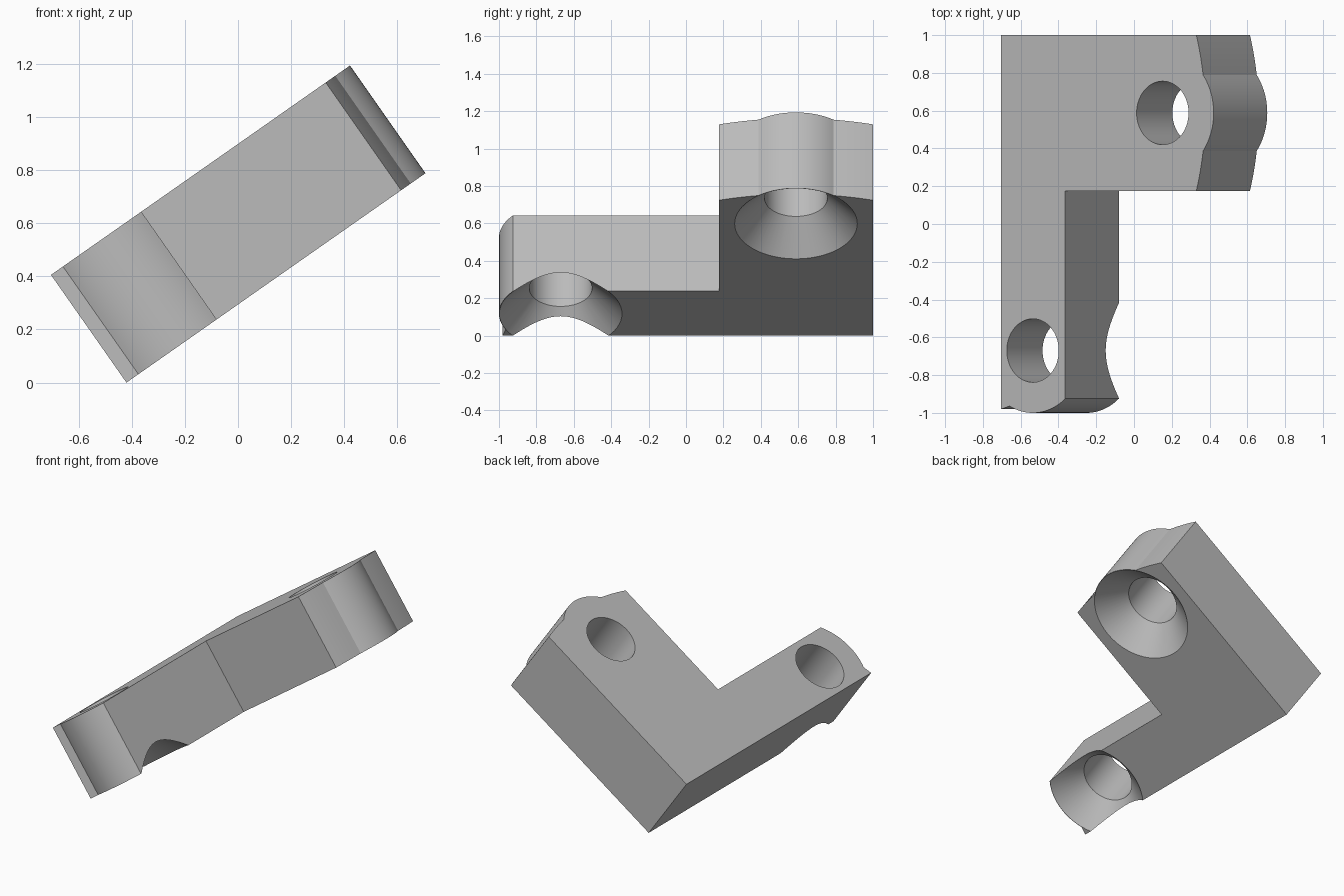
import bpy, bmesh, math
from mathutils import Matrix, Vector

cube = bpy.data.objects.get("Cube")
if cube:
    bpy.data.objects.remove(cube, do_unlink=True)

TILT = math.radians(35)
THICK = 0.495
BOSS = 0.33            # radius of the rounded ends
BORE = 0.168
HOLES = [(0.205, -0.67), (1.044, 0.588)]
place = Matrix.Translation((-0.42, 0, 0)) @ Matrix.Rotation(-TILT, 4, 'Y')

grey = bpy.data.materials.new("plain grey")
grey.use_nodes = True
colour = (0.5, 0.5, 0.5, 1)
grey.diffuse_color = colour
grey.node_tree.nodes["Principled BSDF"].inputs["Base Color"].default_value = colour


def arc(centre, radius, start, end, steps=24):
    """Points on a circle, angles in radians."""
    return [(centre[0] + radius * math.cos(start + (end - start) * i / steps),
             centre[1] + radius * math.sin(start + (end - start) * i / steps))
            for i in range(steps + 1)]


def make_object(name, bm):
    bmesh.ops.recalc_face_normals(bm, faces=bm.faces)
    mesh = bpy.data.meshes.new(name)
    bm.to_mesh(mesh)
    bm.free()
    mesh.materials.append(grey)
    obj = bpy.data.objects.new(name, mesh)
    bpy.context.collection.objects.link(obj)
    obj.matrix_world = place
    return obj


# L-shaped outline with a rounded boss at the end of each arm
foot, head = HOLES
foot_end = arc(foot, BOSS, math.atan2(-0.294, -0.15), math.atan2(-0.2546, 0.21))
lobe = math.atan2(0.2, 0.262)
head_end = arc(head, BOSS, -lobe, lobe)
wide = 1.52
spread, inner = math.asin(0.412 / wide), math.asin(0.2 / wide)
wide_centre = (head[0] + 0.262 - wide * math.cos(inner), head[1])
lower = arc(wide_centre, wide, -spread, -inner, 6)
upper = arc(wide_centre, wide, inner, spread, 6)
outline = ([(0, 1), (0, -0.98)] + foot_end + [(0.415, 0.176)]
           + lower[:-1] + head_end + upper[1:])

bm = bmesh.new()
base = bm.faces.new([bm.verts.new((x, y, 0)) for x, y in outline])
top = bmesh.ops.extrude_face_region(bm, geom=[base])
bmesh.ops.translate(bm, vec=(0, 0, THICK),
                    verts=[v for v in top["geom"] if isinstance(v, bmesh.types.BMVert)])
bracket = make_object("corner_bracket", bm)


# Countersunk bores, revolved cutters
def countersink_cutter(name, centre):
    sink = BOSS - 0.002
    profile = [(0, -0.1), (sink, -0.1), (sink, 0), (BORE, 0.165),
               (BORE, THICK + 0.1), (0, THICK + 0.1)]
    bm = bmesh.new()
    verts = [bm.verts.new((centre[0] + r, centre[1], z)) for r, z in profile]
    edges = [bm.edges.new(pair) for pair in zip(verts, verts[1:])]
    bmesh.ops.spin(bm, geom=verts + edges, cent=(*centre, 0), axis=(0, 0, 1),
                   angle=math.tau, steps=64)
    bmesh.ops.remove_doubles(bm, verts=bm.verts, dist=0.0001)
    cutter = make_object(name, bm)
    cutter.hide_render = True
    return cutter


bpy.context.view_layer.objects.active = bracket
for name, centre in zip(("foot_hole_cutter", "head_hole_cutter"), HOLES):
    cutter = countersink_cutter(name, centre)
    cut = bracket.modifiers.new(name, 'BOOLEAN')
    cut.operation = 'DIFFERENCE'
    cut.solver = 'EXACT'
    cut.object = cutter
    bpy.context.view_layer.update()
    bpy.ops.object.modifier_apply(modifier=cut.name)
    bpy.data.objects.remove(cutter, do_unlink=True)

# Smooth curved walls, crisp edges
for obj in bpy.context.selected_objects:
    obj.select_set(False)
bracket.select_set(True)
bpy.ops.object.shade_smooth_by_angle(angle=math.radians(20))
